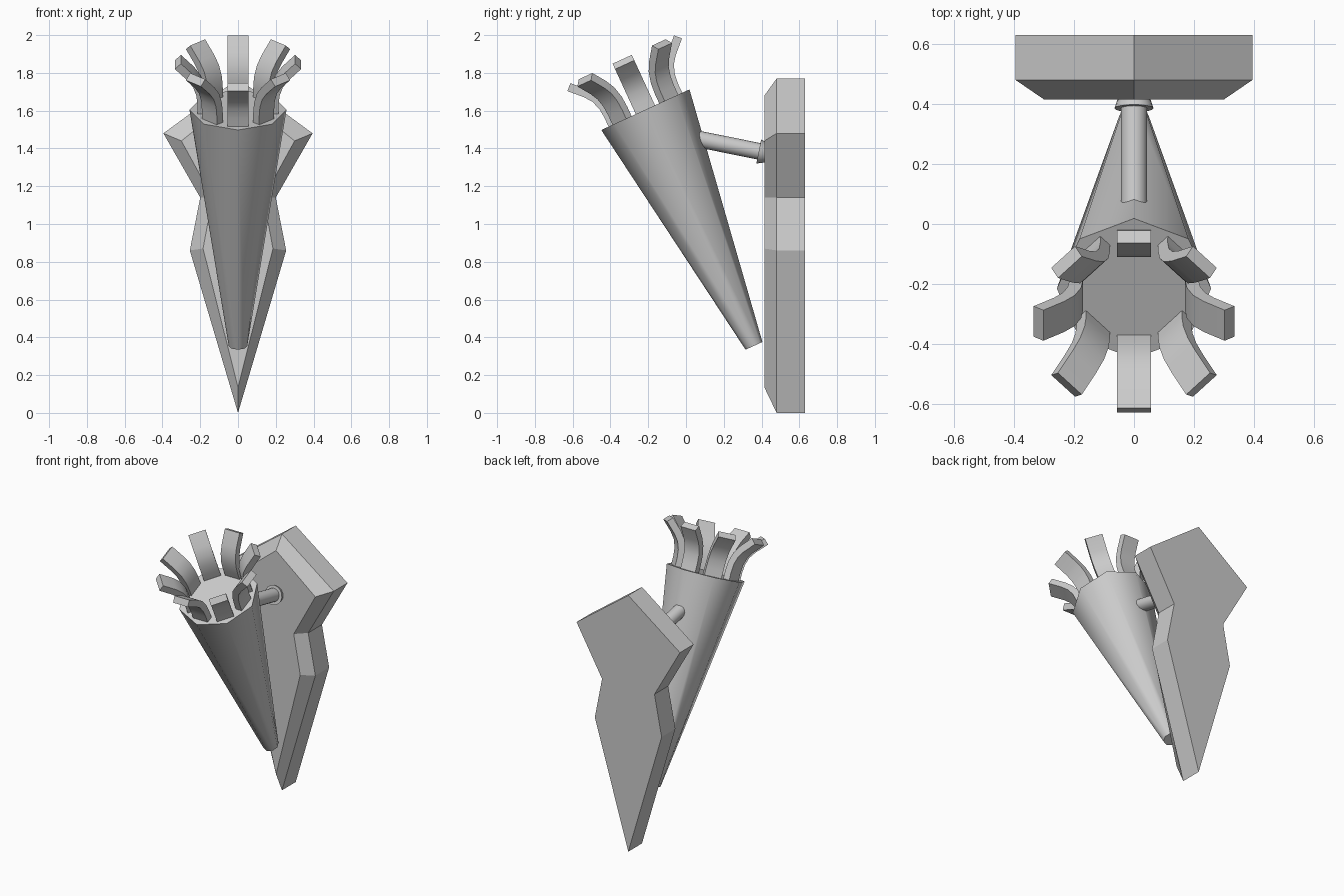
import bpy, bmesh
from math import radians, pi
from mathutils import Matrix, Vector

if "Cube" in bpy.data.objects:
    bpy.data.objects.remove(bpy.data.objects["Cube"])


def finish(name, bm, smooth_angle=None, matrix=None):
    bmesh.ops.recalc_face_normals(bm, faces=bm.faces)
    if matrix is not None:
        bm.transform(matrix)
    me = bpy.data.meshes.new(name)
    bm.to_mesh(me)
    bm.free()
    ob = bpy.data.objects.new(name, me)
    bpy.context.collection.objects.link(ob)
    if smooth_angle:
        me.shade_smooth()
        me.set_sharp_from_angle(angle=radians(smooth_angle))
    return ob


def tube(name, a, b, r1, r2, sides, smooth_angle):
    a, b = Vector(a), Vector(b)
    d = b - a
    bm = bmesh.new()
    bmesh.ops.create_cone(bm, cap_ends=True, segments=sides, radius1=r1, radius2=r2, depth=d.length)
    # tilt about X only, so rim vertices stay aligned with the x and y axes
    tilt = Vector((0, 0, 1)).rotation_difference(d).to_matrix().to_4x4()
    return finish(name, bm, smooth_angle, Matrix.Translation((a + b) / 2) @ tilt)


# Wall plate: pointed outline with a chamfered front
def mirrored(half):
    return half + [(-x, z) for x, z in reversed(half[1:-1])]


outer = mirrored([(0, 0), (0.255, 0.86), (0.2, 1.14), (0.395, 1.48), (0, 1.77)])
inner = mirrored([(0, 0.135), (0.185, 0.87), (0.135, 1.14), (0.30, 1.44), (0, 1.68)])
bm = bmesh.new()
rings = [[bm.verts.new((x, y, z)) for x, z in pts]
         for pts, y in ((outer, 0.63), (outer, 0.48), (inner, 0.415))]
n = len(outer)
for r, s in zip(rings, rings[1:]):
    for i in range(n):
        j = (i + 1) % n
        bm.faces.new((r[i], r[j], s[j], s[i]))
bm.faces.new(rings[0])
bm.faces.new(rings[-1])
finish("wall_plate", bm)

# Torch body: eight-sided tapered cone leaning forward
top = Vector((0, -0.215, 1.605))
tube("torch_body", (0, 0.36, 0.355), top, 0.049, 0.257, 8, 50)

# Support arm and its collar at the plate
tube("support_arm", (0, 0.0, 1.463), (0, 0.43, 1.376), 0.044, 0.044, 16, 40)
tube("arm_collar", (0, 0.385, 1.384), (0, 0.43, 1.375), 0.065, 0.05, 16, 40)

# Crown of eight outward-curling prongs: (radius, height) centre line
path = [Vector(p) for p in ((0.193, -0.03), (0.192, 0.05), (0.198, 0.11),
                            (0.217, 0.165), (0.25, 0.21), (0.318, 0.278))]
lean = Matrix.Translation(top) @ Matrix.Rotation(radians(24.7), 4, 'X')
half_w, half_t = 0.056, 0.0225
for k in range(8):
    bm = bmesh.new()
    loops = []
    for i, p in enumerate(path):
        t = (path[min(i + 1, len(path) - 1)] - path[max(i - 1, 0)]).normalized()
        side = Vector((t.y, -t.x)) * half_t
        o, q = p + side, p - side
        loops.append([bm.verts.new(v) for v in ((o.x, -half_w, o.y), (o.x, half_w, o.y),
                                                (q.x, half_w, q.y), (q.x, -half_w, q.y))])
    for r, s in zip(loops, loops[1:]):
        for i in range(4):
            j = (i + 1) % 4
            bm.faces.new((r[i], r[j], s[j], s[i]))
    bm.faces.new(loops[0])
    bm.faces.new(loops[-1])
    finish(f"crown_prong_{k + 1}", bm, 40, lean @ Matrix.Rotation(k * pi / 4, 4, 'Z'))
